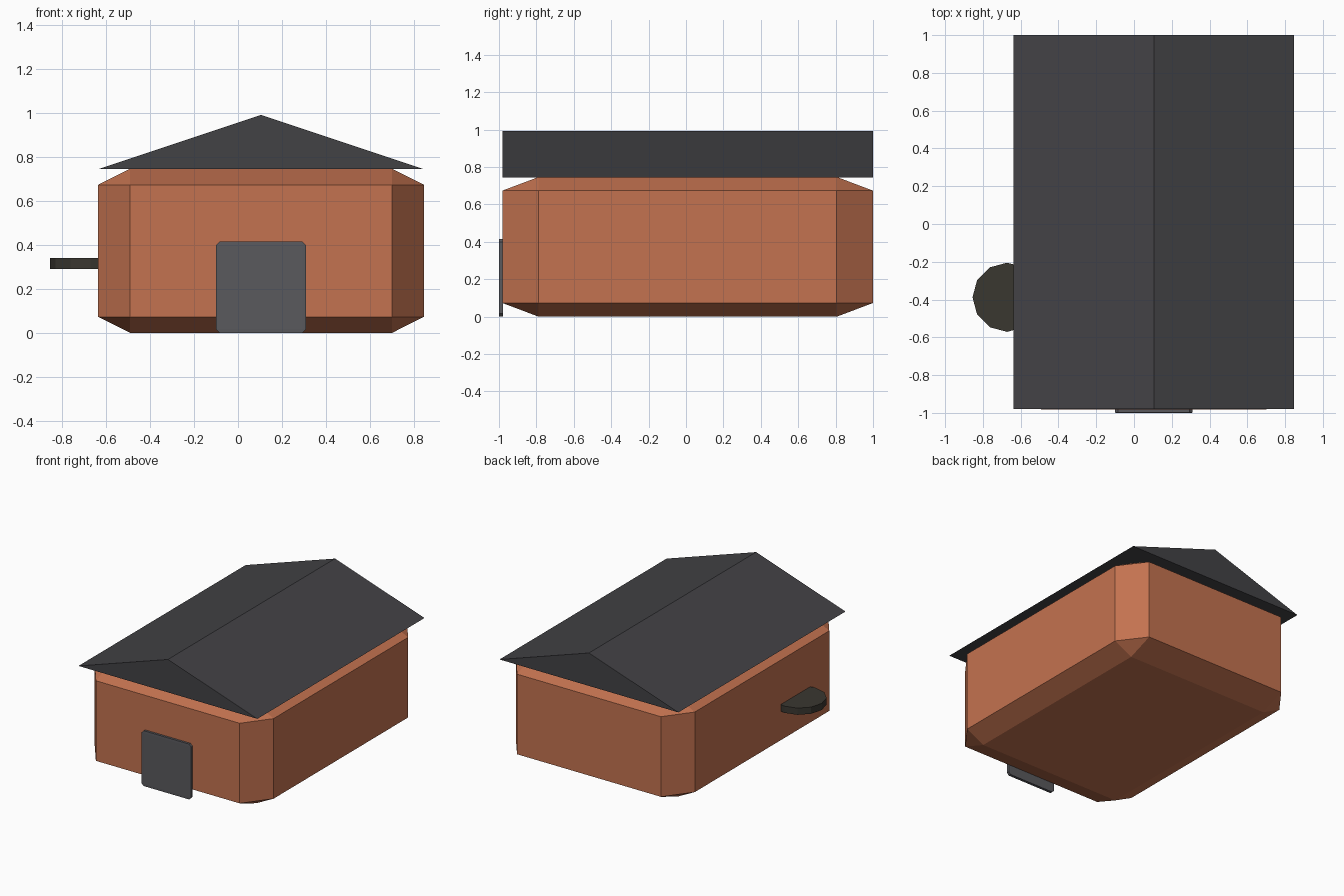
import bpy, bmesh
from mathutils import Matrix, Vector

if "Cube" in bpy.data.objects:
    bpy.data.objects.remove(bpy.data.objects["Cube"])


def finish(name, bm, color):
    bmesh.ops.recalc_face_normals(bm, faces=bm.faces)
    mesh = bpy.data.meshes.new(name)
    bm.to_mesh(mesh)
    bm.free()
    mat = bpy.data.materials.new(name + "_paint")
    mat.diffuse_color = (*color, 1)
    mat.use_nodes = True
    mat.node_tree.nodes["Principled BSDF"].inputs["Base Color"].default_value = mat.diffuse_color
    mesh.materials.append(mat)
    obj = bpy.data.objects.new(name, mesh)
    bpy.context.collection.objects.link(obj)
    return obj


def chamfered_box(name, low, high, bevel, color):
    # bevel the unit cube first, so the chamfer stretches with the box
    low, high = Vector(low), Vector(high)
    bm = bmesh.new()
    bmesh.ops.create_cube(bm, size=1)
    bmesh.ops.bevel(bm, geom=bm.edges[:], offset=bevel, segments=1,
                    affect='EDGES', profile=0.5)
    bmesh.ops.scale(bm, vec=high - low, verts=bm.verts)
    bmesh.ops.translate(bm, vec=(low + high) / 2, verts=bm.verts)
    return finish(name, bm, color)


# walls
chamfered_box("walls", (-0.637, -0.982, 0.0), (0.847, 1.0, 0.747), 0.098,
              (0.55, 0.17, 0.08))

# door slab
chamfered_box("door", (-0.1, -1.0, 0.0), (0.31, -0.978, 0.415), 0.04,
              (0.10, 0.10, 0.11))

# gabled roof: triangle profile extruded along y
bm = bmesh.new()
tri = [bm.verts.new((x, -0.98, z))
       for x, z in ((-0.637, 0.745), (0.847, 0.745), (0.105, 0.992))]
face = bm.faces.new(tri)
ext = bmesh.ops.extrude_face_region(bm, geom=[face])
bmesh.ops.translate(bm, vec=(0, 1.98, 0),
                    verts=[v for v in ext["geom"] if isinstance(v, bmesh.types.BMVert)])
finish("roof", bm, (0.055, 0.054, 0.06))

# round side shelf, half sunk in the wall
bm = bmesh.new()
bmesh.ops.create_cone(bm, cap_ends=True, segments=12, radius1=0.183,
                      radius2=0.183, depth=0.05,
                      matrix=Matrix.Translation((-0.672, -0.388, 0.316)))
finish("side_shelf", bm, (0.042, 0.038, 0.03))
